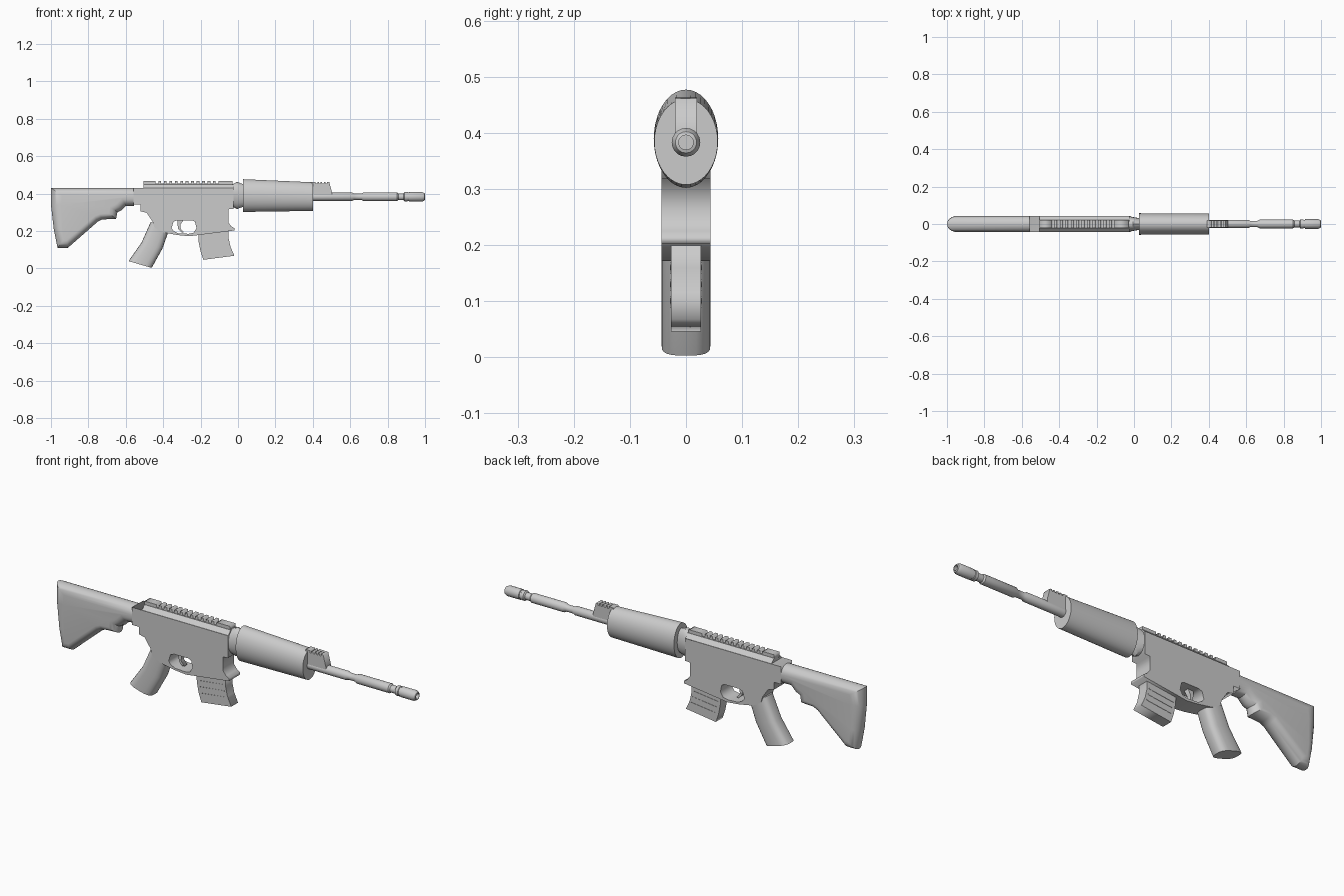
import bpy, bmesh, math

if "Cube" in bpy.data.objects:
    bpy.data.objects.remove(bpy.data.objects["Cube"])


def finish(name, bm, smooth=True):
    bmesh.ops.recalc_face_normals(bm, faces=bm.faces)
    mesh = bpy.data.meshes.new(name)
    bm.to_mesh(mesh)
    bm.free()
    ob = bpy.data.objects.new(name, mesh)
    bpy.context.collection.objects.link(ob)
    if smooth:
        bpy.ops.object.select_all(action='DESELECT')
        ob.select_set(True)
        bpy.context.view_layer.objects.active = ob
        bpy.ops.object.shade_smooth_by_angle(angle=math.radians(32))
    return ob


def loft(name, rings):
    bm = bmesh.new()
    loops = [[bm.verts.new(p) for p in ring] for ring in rings]
    for a, b in zip(loops, loops[1:]):
        for i in range(len(a)):
            j = (i + 1) % len(a)
            bm.faces.new((a[i], a[j], b[j], b[i]))
    bm.faces.new(loops[0])
    bm.faces.new(loops[-1])
    return finish(name, bm)


def tube(name, sections, n=32):
    """Sections along x: (x, half width, half height, centre z)."""
    ang = [2 * math.pi * i / n for i in range(n)]
    return loft(name, [[(x, ry * math.cos(a), cz + rz * math.sin(a)) for a in ang]
                       for x, ry, rz, cz in sections])


def plate(name, half, *outlines):
    """Side profile in x, z extruded across y; extra outlines become holes."""
    cu = bpy.data.curves.new(name, 'CURVE')
    cu.dimensions = '2D'
    cu.fill_mode = 'BOTH'
    cu.extrude = half
    for pts in outlines:
        sp = cu.splines.new('POLY')
        sp.points.add(len(pts) - 1)
        for p, (x, z) in zip(sp.points, pts):
            p.co = (x, z, 0, 1)
        sp.use_cyclic_u = True
    ob = bpy.data.objects.new(name, cu)
    ob.rotation_euler.x = math.pi / 2
    bpy.context.collection.objects.link(ob)
    bpy.ops.object.select_all(action='DESELECT')
    ob.select_set(True)
    bpy.context.view_layer.objects.active = ob
    bpy.ops.object.convert(target='MESH')
    return bpy.context.object


def toothed(x0, x1, count, low, high):
    """Square-wave points from x0 to x1."""
    pitch = (x1 - x0) / count
    pts = []
    for i in range(count):
        a = x0 + i * pitch
        pts += [(a, high), (a, low), (a + pitch / 2, low), (a + pitch / 2, high)]
    return pts


# Shoulder stock: outline rounded over towards both sides
outer = [(-1, .43), (-.555, .43), (-.555, .335), (-.60, .335), (-.625, .31), (-.645, .30),
         (-.652, .265), (-.725, .262), (-.75, .25), (-.91, .11), (-.965, .11),
         (-.985, .21), (-1, .34)]
inner = [(-.94, .39), (-.555, .39), (-.555, .375), (-.62, .375), (-.65, .345), (-.685, .33),
         (-.69, .295), (-.74, .29), (-.765, .28), (-.915, .15), (-.935, .15),
         (-.945, .22), (-.945, .34)]
rings = []
for k in range(-6, 7):
    a = math.radians(15 * k)
    t = math.cos(a)
    rings.append([(u + (x - u) * t, .043 * math.sin(a), v + (z - v) * t)
                  for (x, z), (u, v) in zip(outer, inner)])
loft("stock", rings)

# Receiver with trigger guard opening
plate("receiver", .044,
      [(-.559, .43), (-.025, .43), (-.025, .318), (-.052, .316), (-.052, .246), (-.036, .225),
       (-.019, .215), (-.019, .203), (-.215, .178), (-.26, .172), (-.32, .178), (-.404, .193),
       (-.447, .219), (-.457, .251), (-.489, .298), (-.521, .305), (-.521, .342), (-.559, .342)],
      [(-.345, .25), (-.325, .257), (-.245, .257), (-.23, .25), (-.222, .215), (-.238, .19),
       (-.265, .185), (-.32, .188), (-.345, .2), (-.355, .215)])

# Trigger
plate("trigger", .012, [(-.322, .26), (-.29, .26), (-.307, .235), (-.308, .215), (-.29, .193),
                        (-.302, .192), (-.32, .21), (-.323, .235)])

# Sloped receiver top and toothed rail
top = [(-.044, .428), (-.022, .45), (.022, .45), (.044, .428)]
loft("receiver_top", [[(x, y, z) for y, z in top] for x in (-.505, -.025)])
plate("top_rail", .021, [(-.505, .44), (-.505, .467)] + toothed(-.44, -.09, 12, .455, .467)
      + [(-.03, .467), (-.03, .44)])

# Front sight block
plate("front_sight", .02, [(.39, .385), (.39, .463)] + toothed(.415, .485, 4, .453, .463)
      + [(.488, .461), (.503, .405), (.503, .385)])

# Pistol grip, a rounded oblong section swept down and back
section = []
for i in range(24):
    a = 2 * math.pi * i / 24
    c, s = math.cos(a), math.sin(a)
    section.append((math.copysign(abs(c) ** .65, c), math.copysign(abs(s) ** .65, s)))
grip = [(-.415, .235, .052, -.013), (-.46, .122, .056, -.016), (-.5235, .021, .062, -.018)]
loft("grip", [[(cx + u * hx, v * .0435, cz + u * dz) for u, v in section]
              for cx, cz, hx, dz in grip])

# Curved magazine with shallow side ribs
plate("magazine", .027, [(-.214, .2), (-.05, .215), (-.05, .16), (-.04, .115), (-.019, .068),
                         (-.185, .046), (-.2, .09), (-.21, .14)])
for k, (x, z) in enumerate([(-.197, .148), (-.192, .118), (-.183, .088)]):
    plate(f"magazine_rib_{k + 1}", .0285,
          [(x, z), (x + .135, z + .016), (x + .135, z + .021), (x, z + .005)])

# Barrel collar and handguard
tube("barrel_collar", [(-.03, .043, .06, .39), (-.005, .037, .073, .39), (.012, .034, .066, .39),
                       (.035, .03, .058, .39)], 20)
tube("handguard", [(.027, .0575, .0875, .3895), (.4, .0565, .0765, .384)], 40)

# Stepped barrel and recessed muzzle
steps = [(.39, .022), (.61, .022), (.622, .017), (.66, .017), (.672, .0235), (.85, .0235),
         (.857, .018), (.885, .018), (.89, .0245), (.905, .0245), (.907, .022), (.913, .022),
         (.915, .0255), (.985, .0255), (.998, .019), (1.0, .013), (.97, .013)]
tube("barrel", [(x, r, r, .383) for x, r in steps], 20)
